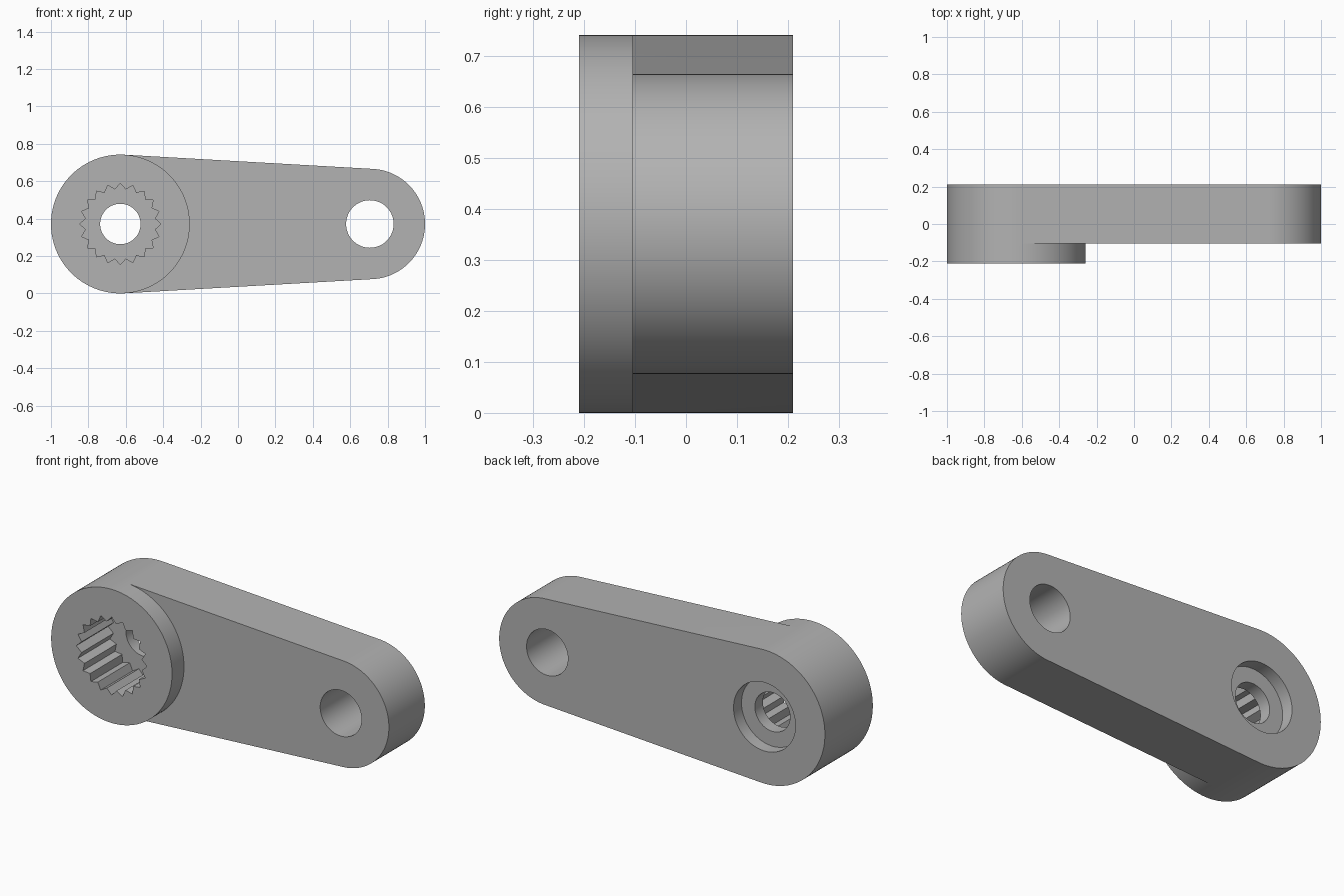
import bpy
import bmesh
import math

if "Cube" in bpy.data.objects:
    bpy.data.objects.remove(bpy.data.objects["Cube"])

R, r = 0.371, 0.295            # boss and tip radii
CZ = R                         # axis height
BOSS_X, TIP_X = -1 + R, 1 - r  # axis positions
BACK, STEP, FRONT = 0.21, -0.105, -0.21

grey = bpy.data.materials.new("light grey")
grey.use_nodes = True
colour = (0.45, 0.45, 0.45, 1)
grey.diffuse_color = colour
grey.node_tree.nodes["Principled BSDF"].inputs["Base Color"].default_value = colour


def arc(cx, radius, start, end, n):
    """Points along an arc in the xz plane."""
    angles = [start + (end - start) * i / n for i in range(n + 1)]
    return [(cx + radius * math.cos(a), CZ + radius * math.sin(a)) for a in angles]


def circle(cx, radius, n=96):
    return arc(cx, radius, 0, math.tau, n)[:-1]


def prism(name, outline, y0, y1):
    """Extrude an xz outline from y0 to y1."""
    bm = bmesh.new()
    face = bm.faces.new([bm.verts.new((x, y0, z)) for x, z in outline])
    new = bmesh.ops.extrude_face_region(bm, geom=[face])["geom"]
    verts = [v for v in new if isinstance(v, bmesh.types.BMVert)]
    bmesh.ops.translate(bm, verts=verts, vec=(0, y1 - y0, 0))
    bmesh.ops.recalc_face_normals(bm, faces=bm.faces)
    mesh = bpy.data.meshes.new(name)
    bm.to_mesh(mesh)
    bm.free()
    mesh.materials.append(grey)
    obj = bpy.data.objects.new(name, mesh)
    bpy.context.collection.objects.link(obj)
    return obj


def combine(body, other, operation):
    """Apply a boolean and discard the helper."""
    mod = body.modifiers.new(operation, 'BOOLEAN')
    mod.operation, mod.solver, mod.object = operation, 'EXACT', other
    bpy.context.view_layer.objects.active = body
    bpy.ops.object.modifier_apply(modifier=mod.name)
    bpy.data.objects.remove(other)


# Tapered arm: two arcs joined by tangent lines
phi = math.acos((R - r) / (TIP_X - BOSS_X))
outline = arc(BOSS_X, R, phi, math.tau - phi, 64) + arc(TIP_X, r, -phi, phi, 64)
horn = prism("lever_arm", outline, STEP, BACK)

# Raised round boss on the front
large_arc = arc(BOSS_X, R, phi, math.tau - phi, 64)
inner_arc = arc(BOSS_X, R, -phi, phi, 56)[1:-1]
combine(horn, prism("boss", large_arc + inner_arc, FRONT, STEP), 'UNION')

# Toothed socket, screw hole, screw head recess and tip hole
teeth = 20
socket = []
for i in range(2 * teeth):
    a = math.pi * i / teeth
    rad = 0.187 if i % 2 else 0.217
    socket.append((BOSS_X + rad * math.cos(a), CZ + rad * math.sin(a)))
for cutter in (
    prism("socket_cutter", socket, FRONT - 0.1, 0.07),
    prism("screw_hole_cutter", circle(BOSS_X, 0.108), -0.05, BACK + 0.1),
    prism("recess_cutter", circle(BOSS_X, 0.19), 0.14, BACK + 0.1),
    prism("tip_hole_cutter", circle(TIP_X, 0.127), FRONT, BACK + 0.1),
):
    combine(horn, cutter, 'DIFFERENCE')

# Smooth round walls, crisp edges
bpy.ops.object.select_all(action='DESELECT')
horn.select_set(True)
bpy.context.view_layer.objects.active = horn
bpy.ops.object.shade_smooth_by_angle(angle=math.radians(25))
